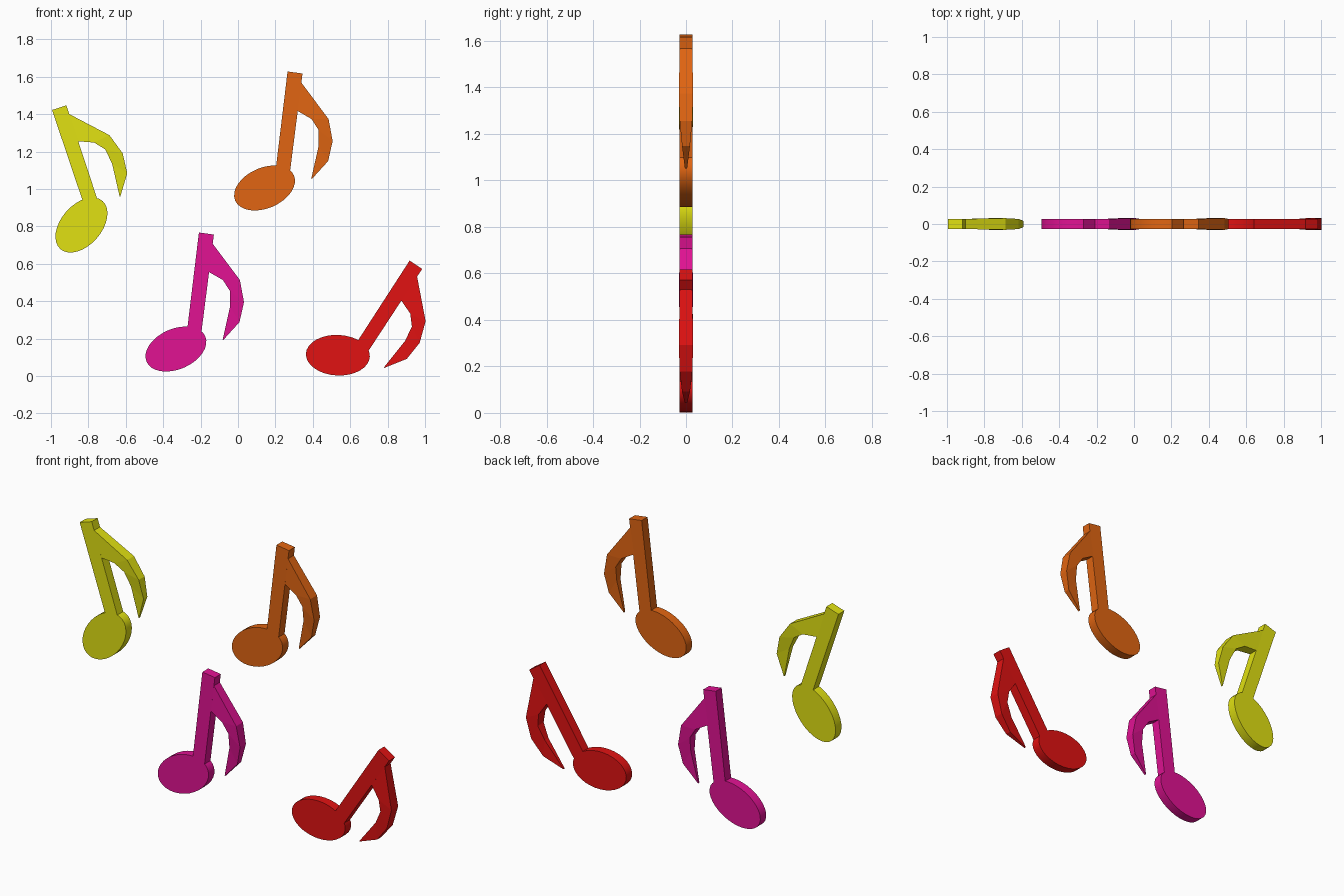
import bpy, bmesh, math

if "Cube" in bpy.data.objects:
    bpy.data.objects.remove(bpy.data.objects["Cube"])

DEPTH = 0.027  # half thickness of head and stem


def material(name, rgb):
    m = bpy.data.materials.new(name)
    m.diffuse_color = (*rgb, 1)
    m.use_nodes = True
    m.node_tree.nodes["Principled BSDF"].inputs["Base Color"].default_value = m.diffuse_color
    return m


def loft(name, rings):
    """Skin a list of four-point rings and cap both ends."""
    bm = bmesh.new()
    vs = [[bm.verts.new(p) for p in r] for r in rings]
    for a, b in zip(vs, vs[1:]):
        n = len(a)
        for i in range(n):
            j = (i + 1) % n
            bm.faces.new((a[i], a[j], b[j], b[i]))
    bm.faces.new(vs[0])
    bm.faces.new(vs[-1])
    bmesh.ops.recalc_face_normals(bm, faces=bm.faces)
    me = bpy.data.meshes.new(name)
    bm.to_mesh(me)
    bm.free()
    ob = bpy.data.objects.new(name, me)
    bpy.context.collection.objects.link(ob)
    return ob


def section(outer, inner, h):
    return [(outer[0], -h, outer[1]), (outer[0], h, outer[1]),
            (inner[0], h, inner[1]), (inner[0], -h, inner[1])]


def build_head(name):
    # Tilted oval disc
    t = math.radians(23.3)
    pts = []
    for i in range(32):
        a = 2 * math.pi * i / 32
        u, v = 0.171 * math.cos(a), 0.1085 * math.sin(a)
        pts.append((u * math.cos(t) - v * math.sin(t),
                    u * math.sin(t) + v * math.cos(t)))
    ob = loft(name, [[(x, y, z) for x, z in pts] for y in (-DEPTH, DEPTH)])
    bpy.ops.object.select_all(action='DESELECT')
    ob.select_set(True)
    bpy.context.view_layer.objects.active = ob
    bpy.ops.object.shade_smooth_by_angle(angle=math.radians(35))
    return ob


def build_stem(name):
    return loft(name, [section((0.203, 0.612), (0.123, 0.623), DEPTH),
                       section((0.130, 0.040), (0.055, 0.060), DEPTH)])


def build_flag(name):
    # Curved flag: outer point, inner point, half thickness
    return loft(name, [section(*s) for s in (
        ((0.187, 0.576), (0.162, 0.420), 0.0265),
        ((0.342, 0.369), (0.251, 0.369), 0.031),
        ((0.364, 0.251), (0.289, 0.310), 0.027),
        ((0.340, 0.144), (0.289, 0.225), 0.017),
        ((0.252, 0.047), (0.250, 0.050), 0.005))])


# Colour, head centre (x, z), clockwise turn in degrees
notes = [
    ("yellow", (0.75, 0.75, 0.006), (-0.837, 0.807), -25.5),
    ("magenta", (0.75, 0.006, 0.29), (-0.332, 0.144), 0),
    ("orange", (0.75, 0.13, 0.006), (0.142, 1.005), 0),
    ("red", (0.75, 0.006, 0.006), (0.534, 0.111), 26),
]
for colour, rgb, (x, z), turn in notes:
    mat = material(colour, rgb)
    for part, build in (("head", build_head), ("stem", build_stem),
                        ("flag", build_flag)):
        ob = build(f"{colour}_note_{part}")
        ob.data.materials.append(mat)
        ob.location = (x, 0, z)
        ob.rotation_euler = (0, math.radians(turn), 0)
